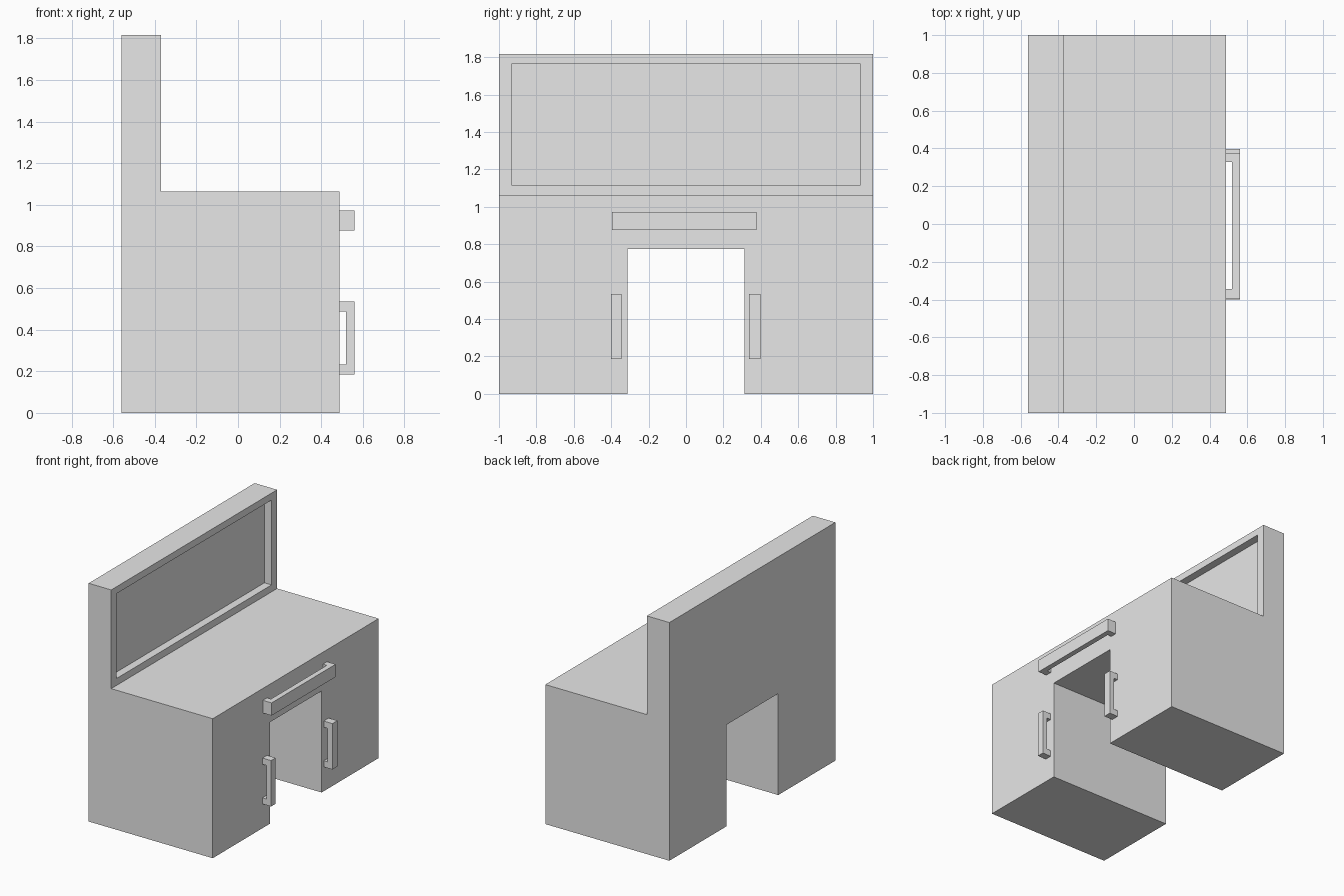
import bpy
import bmesh
from mathutils import Vector

default_cube = bpy.data.objects.get("Cube")
if default_cube:
    bpy.data.objects.remove(default_cube, do_unlink=True)

# Single light grey finish
grey = bpy.data.materials.new("light_grey")
grey.use_nodes = True
grey.diffuse_color = (0.8, 0.8, 0.8, 1)
grey.node_tree.nodes["Principled BSDF"].inputs["Base Color"].default_value = grey.diffuse_color


def extrude_profile(name, points, direction):
    """Extrude a closed planar outline along a direction into a solid."""
    bm = bmesh.new()
    face = bm.faces.new([bm.verts.new(p) for p in points])
    result = bmesh.ops.extrude_face_region(bm, geom=[face], use_keep_orig=True)
    moved = [g for g in result["geom"] if isinstance(g, bmesh.types.BMVert)]
    bmesh.ops.translate(bm, verts=moved, vec=Vector(direction))
    bmesh.ops.recalc_face_normals(bm, faces=bm.faces)
    mesh = bpy.data.meshes.new(name)
    bm.to_mesh(mesh)
    bm.free()
    mesh.materials.append(grey)
    obj = bpy.data.objects.new(name, mesh)
    bpy.context.collection.objects.link(obj)
    return obj


def box(name, x, y, z):
    outline = [(x[0], y[0], z[0]), (x[0], y[1], z[0]),
               (x[0], y[1], z[1]), (x[0], y[0], z[1])]
    return extrude_profile(name, outline, (x[1] - x[0], 0, 0))


def cut(target, cutter):
    """Subtract the cutter from the target and discard it."""
    cutter.hide_render = True
    mod = target.modifiers.new("cut", 'BOOLEAN')
    mod.operation = 'DIFFERENCE'
    mod.solver = 'EXACT'
    mod.object = cutter
    bpy.context.view_layer.objects.active = target
    bpy.ops.object.modifier_apply(modifier=mod.name)
    bpy.data.objects.remove(cutter, do_unlink=True)


BACK, PANEL, FACE, GRIP, TIP = -0.56, -0.37, 0.487, 0.52, 0.56
DESK_TOP, TOP = 1.064, 1.817

# Desk body with tall back panel: L-shaped side outline
side = [(BACK, 0), (FACE, 0), (FACE, DESK_TOP), (PANEL, DESK_TOP), (PANEL, TOP), (BACK, TOP)]
body = extrude_profile("desk_body", [(x, -1, z) for x, z in side], (0, 2, 0))

# Knee opening and shallow panel recess
cut(body, box("knee_cutter", (-1, 1), (-0.312, 0.312), (-0.2, 0.774)))
cut(body, box("recess_cutter", (PANEL - 0.06, PANEL + 0.1), (-0.933, 0.933), (1.117, 1.764)))


def handle(name, start, end, leg, width, upright):
    """U-shaped pull: two legs and a grip bar, extruded across its width."""
    outline = [(FACE, start), (TIP, start), (TIP, end), (FACE, end),
               (FACE, end - leg), (GRIP, end - leg), (GRIP, start + leg), (FACE, start + leg)]
    if upright:
        points = [(x, width[0], t) for x, t in outline]
        direction = (0, width[1] - width[0], 0)
    else:
        points = [(x, t, width[0]) for x, t in outline]
        direction = (0, 0, width[1] - width[0])
    return extrude_profile(name, points, direction)


# Drawer pull and the two cupboard pulls
handle("drawer_handle", -0.395, 0.377, 0.05, (0.876, 0.973), False)
handle("right_cupboard_handle", 0.185, 0.535, 0.047, (-0.401, -0.346), True)
handle("left_cupboard_handle", 0.185, 0.535, 0.047, (0.338, 0.398), True)
